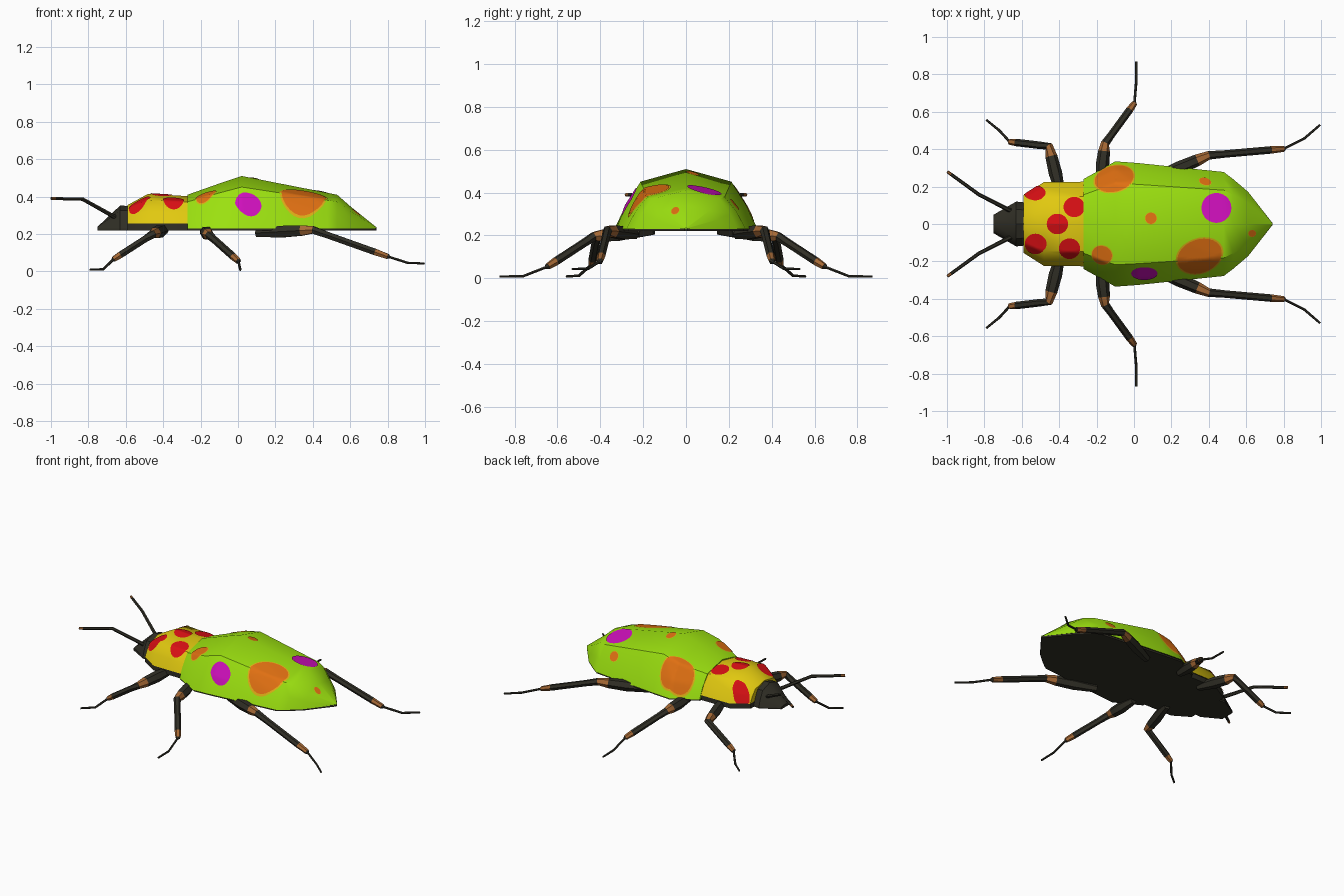
import bpy, bmesh, math
from mathutils import Vector
from mathutils.bvhtree import BVHTree

if "Cube" in bpy.data.objects:
    bpy.data.objects.remove(bpy.data.objects["Cube"])


def material(name, *rgb):
    m = bpy.data.materials.new(name)
    m.diffuse_color = (*rgb, 1)
    m.use_nodes = True
    m.node_tree.nodes["Principled BSDF"].inputs["Base Color"].default_value = m.diffuse_color
    return m


GREEN = material("lime green", 0.33, 0.75, 0.005)
YELLOW = material("golden yellow", 0.75, 0.58, 0.005)
RED = material("red", 0.70, 0.005, 0.007)
ORANGE = material("orange", 0.74, 0.16, 0.006)
HALO = material("amber", 0.72, 0.42, 0.008)
MAGENTA = material("magenta", 0.62, 0.005, 0.50)
BLACK = material("warm black", 0.030, 0.028, 0.019)
BROWN = material("brown", 0.38, 0.14, 0.035)


def finish(bm, name, mats, angle=35):
    me = bpy.data.meshes.new(name)
    bm.to_mesh(me)
    bm.free()
    for m in mats:
        me.materials.append(m)
    ob = bpy.data.objects.new(name, me)
    bpy.context.collection.objects.link(ob)
    bpy.ops.object.select_all(action='DESELECT')
    ob.select_set(True)
    bpy.context.view_layer.objects.active = ob
    bpy.ops.object.shade_smooth_by_angle(angle=math.radians(angle))


def bridge(bm, rings, mats=None):
    n = len(rings[0])
    for k, (a, b) in enumerate(zip(rings, rings[1:])):
        for i in range(n):
            f = bm.faces.new((a[i], a[(i + 1) % n], b[(i + 1) % n], b[i]))
            f.material_index = mats[k] if mats else 0
    bm.faces.new(rings[0][::-1])
    bm.faces.new(rings[-1])
    bmesh.ops.recalc_face_normals(bm, faces=bm.faces)


# Domed body part lofted along x from (x, half width, top), over a black belly slab
def dome(name, mat, base, sections):
    half = [(1, 0), (0.86, 0.4), (0.65, 0.79)]
    profile = half + [(0, 1)] + [(-a, b) for a, b in half[::-1]]
    bm = bmesh.new()
    bridge(bm, [[bm.verts.new((x, w * a, base + (top - base) * b)) for a, b in profile]
                for x, w, top in sections])
    for f in bm.faces:
        f.material_index = 1 if f.normal.z < -0.5 else 0
    tree = BVHTree.FromBMesh(bm)
    finish(bm, name, [mat, BLACK])
    slab = bmesh.new()
    bridge(slab, [[slab.verts.new((x, y * w * 0.975, z)) for y, z in
                   ((-1, 0.22), (1, 0.22), (1, base + 0.003), (-1, base + 0.003))]
                  for x, w, top in sections])
    finish(slab, name + "_belly", [BLACK])
    return tree


# Thin painted spot, draped from above over a dome
def spot(name, tree, mat, x, y, rx, ry, tilt=0, lift=0.004, segs=28, steps=9):
    bm = bmesh.new()
    c, s = math.cos(math.radians(tilt)), math.sin(math.radians(tilt))

    def drape(angle, r):
        for k in range(12):
            t = r * (1 - k / 20)
            px, py = math.cos(angle) * rx * t, math.sin(angle) * ry * t
            hit, nor, _, _ = tree.ray_cast(
                Vector((x + px * c - py * s, y + px * s + py * c, 2)), Vector((0, 0, -1)))
            if hit:
                return bm.verts.new(hit + nor * lift)

    mid = drape(0, 0)
    rings = [[drape(math.tau * i / segs, r / steps) for i in range(segs)]
             for r in range(1, steps + 1)]
    for i in range(segs):
        j = (i + 1) % segs
        bm.faces.new((mid, rings[0][i], rings[0][j]))
        for a, b in zip(rings, rings[1:]):
            bm.faces.new((a[i], b[i], b[j], a[j]))
    finish(bm, name, [mat], 60)


# Six-sided tube through points with a radius and colour per stop, on both sides
def limb(name, stops):
    for side, label in ((1, "left"), (-1, "right")):
        bm = bmesh.new()
        path = [Vector((p.x, p.y * side, p.z)) for p, r, m in stops]
        rings = []
        for i, p in enumerate(path):
            d = (path[min(i + 1, len(path) - 1)] - path[max(i - 1, 0)]).normalized()
            u = d.cross(Vector((0, 0, 1))).normalized()
            v = u.cross(d)
            rings.append([bm.verts.new(p + stops[i][1] * (u * math.cos(a) + v * math.sin(a)))
                          for a in (math.tau * k / 6 for k in range(6))])
        bridge(bm, rings, [m for p, r, m in stops])
        finish(bm, f"{label}_{name}", [BLACK, BROWN], 30)


# Leg from its joints: thick thigh, brown knee, shin with brown end, thin foot
def leg(name, *joints):
    hip, knee, ankle, heel, tip = map(Vector, joints)
    limb(name, [(hip, 0.024, 0), (hip.lerp(knee, 0.45), 0.036, 0),
                (hip.lerp(knee, 0.8), 0.032, 1), (knee, 0.023, 0),
                (knee.lerp(ankle, 0.2), 0.02, 0), (knee.lerp(ankle, 0.83), 0.02, 1),
                (ankle, 0.016, 0), (ankle.lerp(heel, 0.1), 0.007, 0),
                (heel, 0.007, 0), (tip, 0.006, 0)])


# Wing case, neck shield and head
wing = dome("wing_case", GREEN, 0.23, [
    (-0.27, 0.24, 0.41), (-0.1, 0.335, 0.47), (0.02, 0.326, 0.51), (0.48, 0.278, 0.42),
    (0.53, 0.24, 0.41), (0.61, 0.172, 0.34), (0.74, 0.006, 0.236)])
shield = dome("neck_shield", YELLOW, 0.255, [
    (-0.59, 0.155, 0.355), (-0.48, 0.225, 0.415), (-0.262, 0.226, 0.402)])
dome("head", BLACK, 0.23, [(-0.75, 0.05, 0.24), (-0.63, 0.12, 0.352), (-0.58, 0.115, 0.35)])

# Painted spots: x, y, half length, half width, tilt
for x, y, rx, ry, tilt in [(-0.105, 0.24, 0.105, 0.068, 14), (0.09, 0.03, 0.03, 0.03, 0),
                           (-0.17, -0.165, 0.054, 0.048, -20), (0.38, 0.225, 0.032, 0.019, -15),
                           (0.63, -0.05, 0.02, 0.018, 0), (0.35, -0.17, 0.122, 0.088, 20)]:
    spot("orange_spot_rim", wing, HALO, x, y, rx * 1.08, ry * 1.08, tilt, 0.002)
    spot("orange_spot", wing, ORANGE, x, y, rx, ry, tilt)
spot("rear_magenta_spot", wing, MAGENTA, 0.44, 0.085, 0.08, 0.08)
spot("side_magenta_spot", wing, MAGENTA, 0.055, -0.262, 0.07, 0.034)
for x, y in [(-0.53, 0.165), (-0.32, 0.09), (-0.41, 0), (-0.525, -0.105), (-0.345, -0.13)]:
    spot("red_spot", shield, RED, x, y, 0.057, 0.04 if y > 0.1 else 0.054)

# Legs and antennae, mirrored left and right
leg("front_leg", (-0.39, 0.15, 0.225), (-0.455, 0.415, 0.2), (-0.665, 0.44, 0.065),
    (-0.72, 0.5, 0.012), (-0.79, 0.557, 0.009))
leg("middle_leg", (-0.18, 0.22, 0.215), (-0.155, 0.43, 0.195), (0.002, 0.645, 0.055),
    (0.012, 0.76, 0.01), (0.012, 0.87, 0.008))
leg("hind_leg", (0.1, 0.24, 0.205), (0.4, 0.367, 0.222), (0.8, 0.402, 0.08),
    (0.91, 0.457, 0.045), (0.995, 0.53, 0.043))
root, bend, tip = map(Vector, ((-0.64, 0.06, 0.28), (-0.83, 0.158, 0.386), (-0.998, 0.28, 0.39)))
limb("antenna", [(root, 0.012, 0), (bend, 0.01, 0), (bend.lerp(tip, 0.88), 0.009, 1),
                 (tip, 0.008, 0)])
